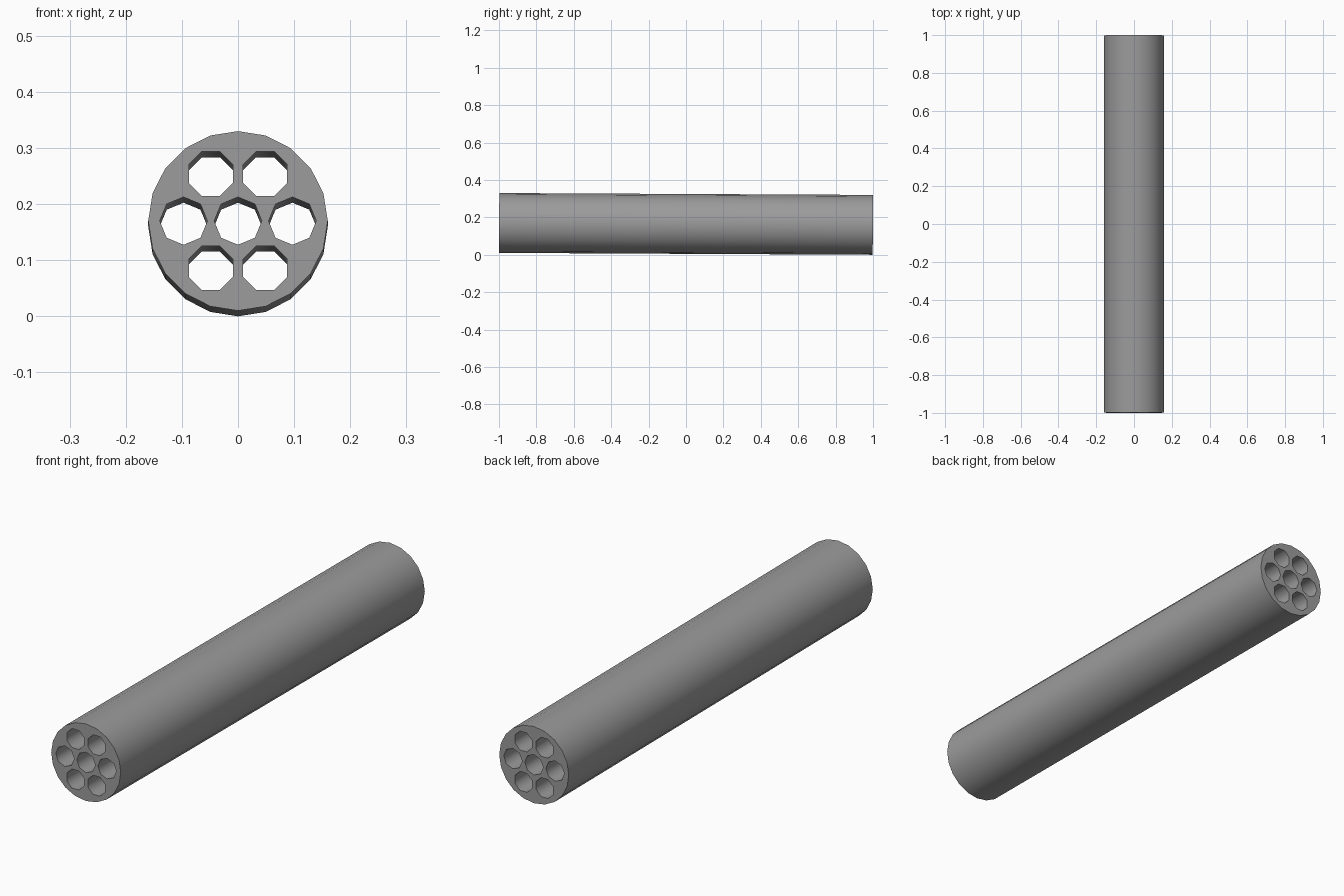
import bpy, bmesh
from math import pi, sin, cos

default = bpy.data.objects.get("Cube")
if default:
    bpy.data.objects.remove(default, do_unlink=True)

LENGTH, RADIUS, HOLE, PITCH, TILT = 1.998, 0.16, 0.0425, 0.097, 0.005

grey = bpy.data.materials.new("grey")
grey.use_nodes = True
colour = (0.33, 0.33, 0.33, 1)
grey.diffuse_color = colour
grey.node_tree.nodes["Principled BSDF"].inputs["Base Color"].default_value = colour

# Cross-section: outer ring and seven octagonal bores, filled and extruded
profile = bpy.data.curves.new("bored_rod", "CURVE")
profile.dimensions = "2D"
profile.fill_mode = "BOTH"
profile.extrude = LENGTH / 2


def ring(x, y, radius, sides, turn=0):
    spline = profile.splines.new("POLY")
    spline.points.add(sides - 1)
    spline.use_cyclic_u = True
    for i, point in enumerate(spline.points):
        a = turn + 2 * pi * i / sides
        point.co = (x + radius * cos(a), y + radius * sin(a), 0, 1)


ring(0, 0, RADIUS, 20)
ring(0, 0, HOLE, 8)
for i in range(6):
    a = i * pi / 3
    # Bores above and below the middle row are turned flat side up
    ring(PITCH * cos(a), PITCH * sin(a), HOLE, 8, 0 if i % 3 == 0 else pi / 8)

# Rod lies along y, its front end very slightly raised
rod = bpy.data.objects.new("bored_rod", profile)
bpy.context.collection.objects.link(rod)
rod.rotation_euler.x = pi / 2 - TILT
rod.location.z = RADIUS + TILT

bpy.ops.object.select_all(action="DESELECT")
rod.select_set(True)
bpy.context.view_layer.objects.active = rod
bpy.ops.object.convert(target="MESH")
rod = bpy.context.object

# Join caps to walls
bm = bmesh.new()
bm.from_mesh(rod.data)
bmesh.ops.remove_doubles(bm, verts=bm.verts, dist=0.0001)
bmesh.ops.recalc_face_normals(bm, faces=bm.faces)
bm.to_mesh(rod.data)
bm.free()

rod.data.materials.clear()
rod.data.materials.append(grey)
bpy.ops.object.shade_smooth_by_angle(angle=pi / 3.5)
